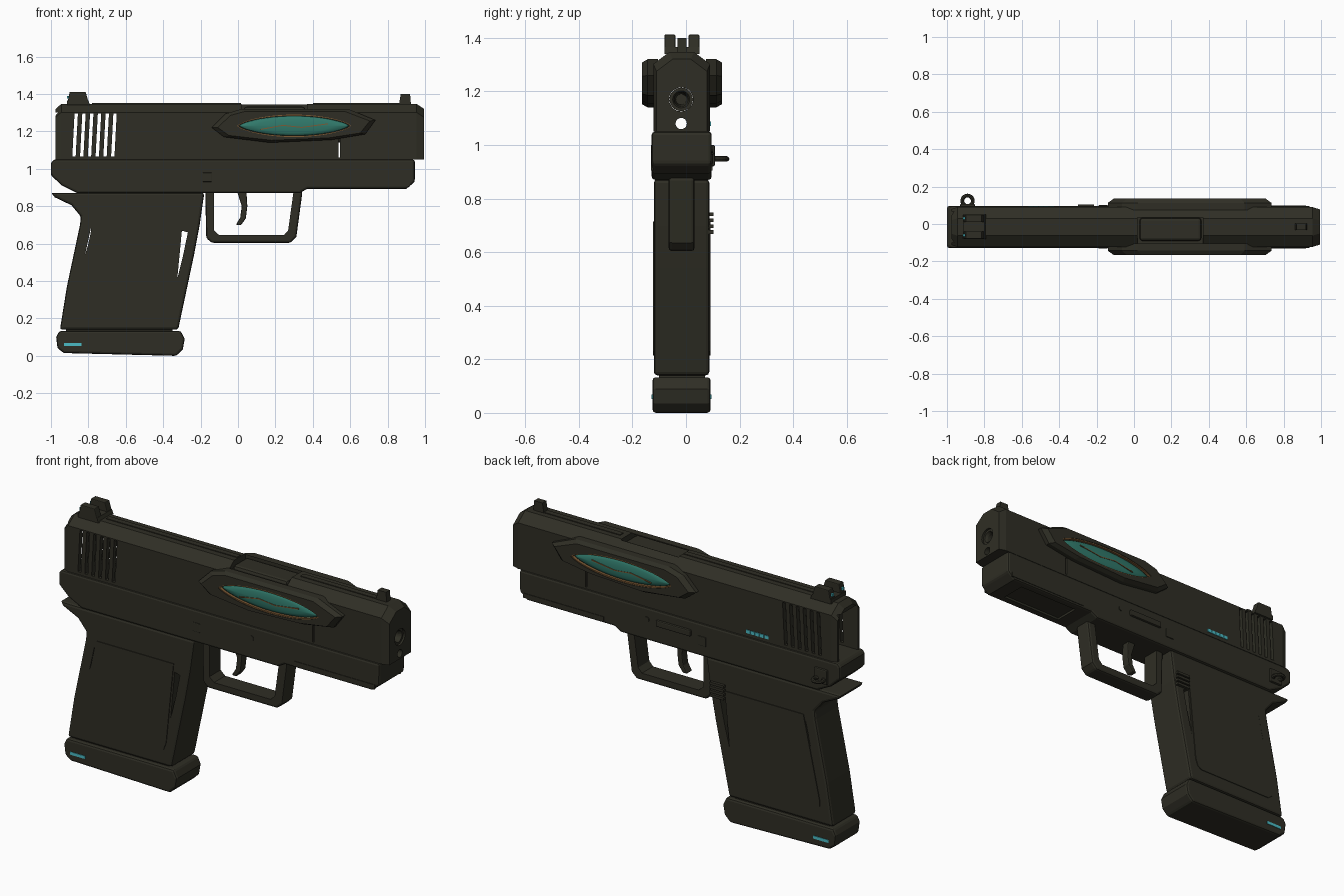
import bpy, bmesh, math

cube = bpy.data.objects.get("Cube")
if cube:
    bpy.data.objects.remove(cube, do_unlink=True)


def material(name, rgb):
    m = bpy.data.materials.new(name)
    m.use_nodes = True
    m.diffuse_color = (*rgb, 1)
    b = next(n for n in m.node_tree.nodes if n.type == 'BSDF_PRINCIPLED')
    b.inputs["Base Color"].default_value = (*rgb, 1)
    b.inputs["Roughness"].default_value = 0.6
    return m


BODY = material("dark olive", (0.028, 0.027, 0.018))
TEAL = material("teal lens", (0.03, 0.19, 0.145))
BRONZE = material("bronze rim", (0.2, 0.1, 0.035))
CYAN = material("cyan light", (0.07, 0.5, 0.56))
MID = -0.015          # centre plane of the body


def apply(ob, mod):
    bpy.context.view_layer.objects.active = ob
    bpy.ops.object.modifier_apply(modifier=mod.name)


def loft(name, rings, mat=BODY, bevel=0, caps=True, closed=False):
    """Skin a list of equal-length point rings."""
    bm = bmesh.new()
    vs = [[bm.verts.new(p) for p in r] for r in rings]
    n = len(vs[0])
    for a, b in zip(vs, vs[1:] + (vs[:1] if closed else [])):
        for i in range(n):
            bm.faces.new((a[i], a[(i + 1) % n], b[(i + 1) % n], b[i]))
    if caps and not closed:
        bm.faces.new(vs[0])
        bm.faces.new(vs[-1])
    bmesh.ops.recalc_face_normals(bm, faces=bm.faces)
    me = bpy.data.meshes.new(name)
    bm.to_mesh(me)
    bm.free()
    me.materials.append(mat)
    ob = bpy.data.objects.new(name, me)
    bpy.context.collection.objects.link(ob)
    if bevel:
        m = ob.modifiers.new("bevel", 'BEVEL')
        m.width, m.segments, m.limit_method = bevel, 2, 'ANGLE'
        m.angle_limit = math.radians(40)
        apply(ob, m)
    return ob


def prism(name, pts, y0, y1, mat=BODY, bevel=0):
    return loft(name, [[(x, y, z) for x, z in pts] for y in (y0, y1)], mat, bevel)


def box(name, x0, x1, y0, y1, z0, z1, mat=BODY, bevel=0):
    return prism(name, [(x0, z0), (x1, z0), (x1, z1), (x0, z1)], y0, y1, mat, bevel)


def circle(x, y, z, r, n=20):
    return [(x, y + r * math.cos(math.tau * i / n), z + r * math.sin(math.tau * i / n))
            for i in range(n)]


def cut(ob, cutter):
    cutter.hide_render = True
    m = ob.modifiers.new("cut", 'BOOLEAN')
    m.operation, m.solver, m.object = 'DIFFERENCE', 'EXACT', cutter
    apply(ob, m)
    bpy.data.objects.remove(cutter, do_unlink=True)


# Slide: chamfered hollow shell, open at the rear
def section(x, top, inset):
    a, b = -0.122 + inset, 0.09 - inset
    return [(x, a, 1.05), (x, a, top - 0.045), (x, a + 0.06, top),
            (x, b - 0.06, top), (x, b, top - 0.045), (x, b, 1.05)]


slide = loft("slide", [section(-0.975, 1.32, 0.01), section(-0.945, 1.347, 0),
                       section(0.955, 1.347, 0), section(0.995, 1.32, 0.012)])
cut(slide, box("hollow", -1.1, 0.93, -0.098, 0.066, 1.0, 1.3))
for i in range(6):
    x = -0.886 + i * 0.0415
    cut(slide, prism("slot", [(x, 1.065), (x + 0.018, 1.065),
                              (x + 0.03, 1.295), (x + 0.012, 1.295)], -0.3, 0.3))
cut(slide, box("slit", 0.537, 0.546, -0.3, 0.3, 1.06, 1.16))
cut(slide, box("port", 0.02, 0.37, -0.3, 0.035, 1.305, 1.4))
cut(slide, loft("rod_hole", [circle(x, -0.018, 1.08, 0.021) for x in (0.9, 1.1)]))
cut(slide, loft("muzzle_hole", [circle(x, -0.018, 1.17, 0.045) for x in (0.9, 1.1)]))

# Barrel tube and chamber block
loft("barrel", [circle(x, -0.018, 1.17, r) for x, r in
                ((0.0, 0.03), (0.9, 0.03), (0.9, 0.044), (0.985, 0.044),
                 (0.985, 0.032), (0.97, 0.026), (0.8, 0.02))])
prism("chamber_block", [(0.03, 1.22), (0.36, 1.22), (0.36, 1.332), (0.03, 1.332)],
      -0.09, 0.033, bevel=0.015)

# Top rib and sights
box("top_rib", -0.78, 0.015, -0.03, 0.0, 1.34, 1.351)
box("front_rib", 0.4, 0.87, -0.03, 0.0, 1.34, 1.351)
prism("front_sight", [(0.86, 1.34), (0.925, 1.34), (0.92, 1.4), (0.87, 1.4)], -0.032, 0.002)
prism("rear_sight_base", [(-0.915, 1.34), (-0.79, 1.34), (-0.8, 1.365), (-0.915, 1.365)],
      -0.08, 0.05)
for y in (-0.08, 0.01):
    prism("rear_sight_post", [(-0.91, 1.36), (-0.8, 1.36), (-0.815, 1.412), (-0.9, 1.412)],
          y, y + 0.04, bevel=0.004)
    box("rear_sight_dot", -0.914, -0.9, y + 0.013, y + 0.027, 1.376, 1.39, CYAN)

# Frame with an accessory recess underneath
frame = prism("frame", [(-1.0, 1.03), (-0.985, 1.05), (0.945, 1.05), (0.945, 0.93),
                        (0.9, 0.893), (0.37, 0.893), (0.33, 0.87), (-0.86, 0.87),
                        (-0.94, 0.91), (-1.0, 0.965)], -0.128, 0.096, bevel=0.012)
cut(frame, box("rail_recess", 0.45, 0.82, -0.085, 0.055, 0.85, 0.905))
for y in (-0.131, 0.091):
    box("frame_rail", 0.43, 0.92, y, y + 0.008, 0.905, 0.93)

# Grip, with slits beside the panels
grip = prism("grip", [(-1.0, 0.872), (-0.98, 0.848), (-0.89, 0.805), (-0.84, 0.745),
                      (-0.845, 0.7), (-0.915, 0.37), (-0.952, 0.14), (-0.32, 0.14),
                      (-0.235, 0.54), (-0.205, 0.7), (-0.18, 0.872)],
             -0.12, 0.087, bevel=0.018)
cut(grip, prism("front_slit", [(-0.3, 0.67), (-0.268, 0.66), (-0.295, 0.53), (-0.325, 0.41)],
                -0.3, 0.3))
cut(grip, prism("rear_slit", [(-0.785, 0.69), (-0.79, 0.63), (-0.818, 0.54)], -0.3, 0.3))
panel = [(-0.775, 0.715), (-0.305, 0.715), (-0.35, 0.27), (-0.365, 0.23), (-0.39, 0.215),
         (-0.85, 0.215), (-0.875, 0.235), (-0.873, 0.27)]
for y in (-0.124, 0.083):
    prism("grip_panel", panel, y, y + 0.008)

# Magazine neck and base plate
box("magazine_neck", -0.92, -0.35, -0.1, 0.07, 0.1, 0.16)
prism("magazine_base", [(-0.972, 0.1), (-0.955, 0.133), (-0.305, 0.133), (-0.285, 0.09),
                        (-0.295, 0.035), (-0.33, 0.0), (-0.93, 0.015), (-0.965, 0.04)],
      -0.125, 0.092, bevel=0.012)
for y in (-0.128, 0.088):
    box("base_light", -0.93, -0.838, y, y + 0.007, 0.052, 0.068, CYAN)

# Trigger guard and trigger
guard = prism("trigger_guard", [(-0.175, 0.88), (-0.17, 0.63), (-0.14, 0.604), (0.28, 0.604),
                                (0.312, 0.635), (0.345, 0.88)], -0.065, 0.032, bevel=0.012)
cut(guard, prism("guard_hole", [(-0.128, 0.872), (-0.128, 0.67), (-0.1, 0.645),
                                (0.245, 0.645), (0.268, 0.67), (0.296, 0.872)], -0.3, 0.3))
prism("trigger", [(-0.005, 0.88), (0.02, 0.8), (0.012, 0.74), (-0.012, 0.7), (0.015, 0.698),
                  (0.042, 0.735), (0.05, 0.8), (0.045, 0.88)], -0.04, 0.008, bevel=0.006)


# Side pods with a domed lens and bronze rim
def lens_ring(y, grow, squash=1.0):
    pts = []
    for i in range(48):
        a = math.tau * i / 48
        s = math.sin(a)
        pts.append((0.3 + (0.3 + grow) * squash * math.cos(a), y,
                    1.23 + (0.056 + grow) * squash * math.copysign(abs(s) ** 1.4, s)))
    return pts


pod_outline = [(-0.14, 1.22), (-0.065, 1.295), (0.02, 1.32), (0.59, 1.32), (0.735, 1.26),
               (0.68, 1.185), (0.5, 1.155), (0.17, 1.14), (-0.075, 1.17)]
for side, label in ((-1, "right"), (1, "left")):
    def out(d):
        return MID + side * d

    pod_rings = []
    for d, k in ((0.09, 1), (0.128, 1), (0.15, 0.86)):
        pod_rings.append([(0.3 + (x - 0.3) * (k + 1) / 2, out(d), 1.23 + (z - 1.23) * k)
                          for x, z in pod_outline])
    pod = loft(label + "_pod", pod_rings)
    cut(pod, loft("lens_recess", [lens_ring(out(d), 0.004) for d in (0.132, 0.2)]))
    loft(label + "_lens_rim", [lens_ring(out(d), g) for d, g in
                               ((0.128, 0.006), (0.147, 0.006), (0.147, -0.003), (0.128, -0.003))],
         BRONZE, closed=True)
    lens = loft(label + "_lens", [lens_ring(out(d), -0.002, q) for d, q in
                                  ((0.13, 1), (0.138, 0.93), (0.143, 0.7), (0.146, 0.35), (0.147, 0.05))],
                TEAL)
    for p in lens.data.polygons:
        p.use_smooth = True
    # Thin inlaid trace across the lens
    trace = [(0.12, 1.213), (0.24, 1.235), (0.34, 1.224), (0.48, 1.243)]
    line = trace + [(x, z - 0.005) for x, z in reversed(trace)]
    prism(label + "_lens_trace", line, out(0.143), out(0.149), BRONZE)

    # Frame pins and square studs
    stud_y = sorted((out(0.105), out(0.116)))
    box(label + "_square_stud", -0.19, -0.14, *stud_y, 0.93, 0.98, bevel=0.004)
    pin = [(0.17 + 0.015 * math.cos(math.tau * i / 12), 0.985 + 0.015 * math.sin(math.tau * i / 12))
           for i in range(12)]
    prism(label + "_frame_pin", pin, *stud_y)

# Left-side controls
box("slide_stop", -0.1, 0.11, 0.09, 0.108, 0.965, 1.0, bevel=0.006)
for i in range(4):
    box("release_ridge", -0.3, -0.215, 0.08, 0.103, 0.668 + i * 0.022, 0.682 + i * 0.022)
for i in range(5):
    box("slide_light", -0.565 + i * 0.028, -0.541 + i * 0.028, 0.086, 0.094, 1.07, 1.088, CYAN)

# Lanyard loop
box("lanyard_mount", -0.93, -0.85, 0.09, 0.108, 0.92, 1.0, bevel=0.006)
loop = []
for i in range(20):
    a = math.tau * i / 20
    loop.append([(-0.89 + (0.028 + 0.01 * math.cos(b)) * math.cos(a),
                  0.124 + (0.028 + 0.01 * math.cos(b)) * math.sin(a),
                  0.948 + 0.01 * math.sin(b)) for b in (math.tau * j / 8 for j in range(8))])
loft("lanyard_loop", loop, closed=True)
